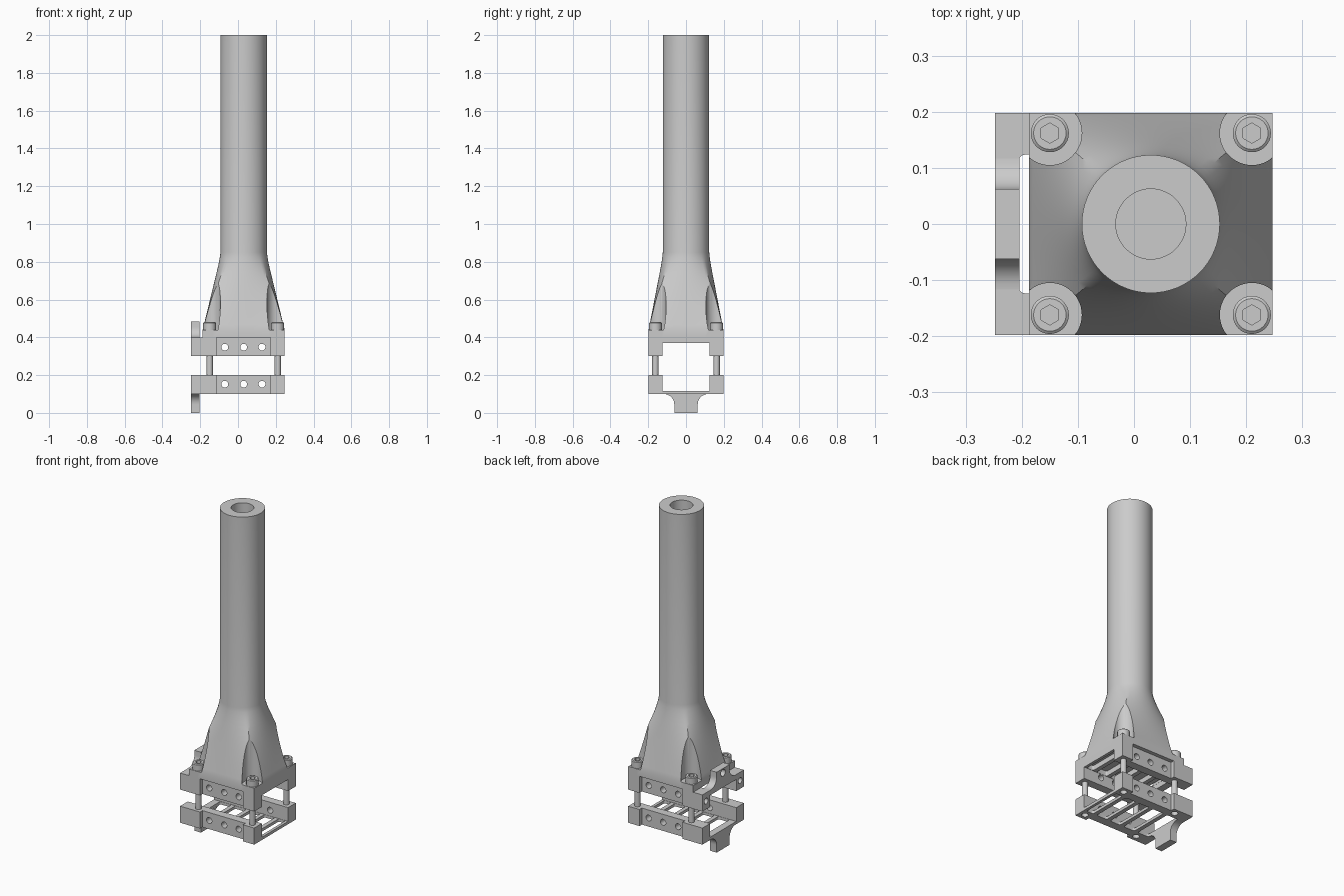
import bpy, bmesh
from math import sin, cos, pi, radians
from mathutils import Matrix, Vector

cube = bpy.data.objects.get("Cube")
if cube:
    bpy.data.objects.remove(cube)

grey = bpy.data.materials.new("plain_grey")
grey.use_nodes = True
colour = (0.6, 0.6, 0.6, 1)
grey.diffuse_color = colour
grey.node_tree.nodes["Principled BSDF"].inputs["Base Color"].default_value = colour

AXIS_X = 0.03          # handle axis
BOLTS = [(x, y) for x in (-0.15, 0.21) for y in (-0.162, 0.162)]
LEFT, RIGHT, HALF_Y = -0.248, 0.247, 0.198


def finish(name, bm):
    bmesh.ops.recalc_face_normals(bm, faces=bm.faces)
    mesh = bpy.data.meshes.new(name)
    bm.to_mesh(mesh)
    bm.free()
    mesh.materials.append(grey)
    obj = bpy.data.objects.new(name, mesh)
    bpy.context.collection.objects.link(obj)
    return obj


def box(name, lo, hi, round_z=0):
    bm = bmesh.new()
    bmesh.ops.create_cube(bm, size=1)
    for v in bm.verts:
        v.co = Vector([(a + b) / 2 + c * abs(b - a) for a, b, c in zip(lo, hi, v.co)])
    if round_z:
        edges = [e for e in bm.edges if abs(e.verts[0].co.z - e.verts[1].co.z) > 1e-4]
        bmesh.ops.bevel(bm, geom=edges, offset=round_z, segments=4, affect='EDGES', profile=0.5)
    return finish(name, bm)


def rod(name, centre, radius, length, axis='Z', sides=32, top_radius=None):
    bm = bmesh.new()
    bmesh.ops.create_cone(bm, cap_ends=True, segments=sides, radius1=radius,
                          radius2=radius if top_radius is None else top_radius, depth=length)
    turn = {'X': Matrix.Rotation(pi / 2, 4, 'Y'), 'Y': Matrix.Rotation(pi / 2, 4, 'X'),
            'Z': Matrix.Identity(4)}[axis]
    bm.transform(Matrix.Translation(centre) @ turn)
    return finish(name, bm)


def cut(obj, cutter):
    mod = obj.modifiers.new("cut", 'BOOLEAN')
    mod.operation, mod.solver, mod.object = 'DIFFERENCE', 'EXACT', cutter
    bpy.context.view_layer.update()
    result = obj.evaluated_get(bpy.context.evaluated_depsgraph_get())
    mesh = bpy.data.meshes.new_from_object(result)
    obj.modifiers.clear()
    obj.data = mesh
    bpy.data.objects.remove(cutter)


def smooth(obj, angle=30):
    bpy.ops.object.select_all(action='DESELECT')
    obj.select_set(True)
    bpy.context.view_layer.objects.active = obj
    bpy.ops.object.shade_smooth_by_angle(angle=radians(angle))


# Handle: rectangular foot lofted into a long round tube
def ring(bm, z, t, radius=0.123, per_side=16):
    half_x, half_y = 0.217, HALF_Y
    verts = []
    for side in range(4):
        for i in range(per_side):
            s = 2 * i / per_side - 1
            px, py = [(1, s), (-s, 1), (-1, -s), (s, -1)][side]
            a = side * pi / 2 + s * pi / 4
            square = Vector((px * half_x, py * half_y))
            p = square.lerp(Vector((cos(a), sin(a))) * radius, t)
            verts.append(bm.verts.new((AXIS_X + p.x, p.y, z)))
    return verts


bm = bmesh.new()
levels = [(0.40, 0), (0.44, 0)]
for i in range(1, 17):
    u = i / 16
    t = 1.06 * u if u < 0.75 else 1 - 0.205 * ((1 - u) / 0.25) ** 1.3
    levels.append((0.44 + 0.41 * u, t))
levels.append((2.0, 1))
rings = [ring(bm, z, t) for z, t in levels]
for a, b in zip(rings, rings[1:]):
    for i in range(len(a)):
        j = (i + 1) % len(a)
        bm.faces.new((a[i], a[j], b[j], b[i]))
bm.faces.new(rings[0])
bm.faces.new(rings[-1])
handle = finish("handle", bm)
for x, y in BOLTS:
    cut(handle, rod("bolt_pocket", (x, y, 0.69), 0.057, 0.5, sides=48))
cut(handle, rod("handle_bore", (AXIS_X, 0, 1.8), 0.0625, 0.6, sides=48))
smooth(handle)


# Clamp halves: d is the distance from the outer face towards the gap
def clamp(prefix, base, sign, floor, tab_length):
    def z(d):
        return base + sign * d

    body = box(prefix + "_clamp", (LEFT, -HALF_Y, z(0)), (RIGHT, HALF_Y, z(0.1)))
    cut(body, box("channel", (-0.4, -0.125, z(floor)), (0.4, 0.125, z(0.2))))
    # side recesses and cross holes
    for s in (-1, 1):
        cut(body, box("recess", (-0.115, s * 0.175, z(-0.1)), (0.172, s * 0.3, z(0.2))))
    for x in (-0.07, 0.03, 0.127):
        cut(body, rod("side_hole", (x, 0, z(0.052)), 0.018, 0.6, 'Y', 24))
    # floor slots leave narrow cross bars
    for lo, hi in ((-0.205, -0.13), (-0.105, -0.03), (-0.005, 0.065),
                   (0.09, 0.16), (0.185, 0.23)):
        cut(body, box("slot", (lo, -0.1235, z(-0.1)), (hi, 0.1235, z(0.06)), 0.01))
    # blind end holes
    for s in (-1, 1):
        cut(body, rod("end_hole", (LEFT, s * 0.162, z(0.05)), 0.018, 0.08, 'X', 24))
    for x, y in BOLTS:
        cut(body, rod("bolt_hole", (x, y, z(0)), 0.019, 0.06, sides=24))
    smooth(body)

    # flared end tab with a hole
    side = [(0.062, -tab_length)]
    for i in range(9):
        a = pi - i * pi / 16
        side.append((0.117 + 0.055 * cos(a), -0.055 + 0.055 * sin(a)))
    outline = side + [(-y, d) for y, d in reversed(side)]
    bm = bmesh.new()
    face = bm.faces.new([bm.verts.new((LEFT, y, z(d))) for y, d in outline])
    extruded = bmesh.ops.extrude_face_region(bm, geom=[face])["geom"]
    bmesh.ops.translate(bm, vec=(0.044, 0, 0),
                        verts=[g for g in extruded if isinstance(g, bmesh.types.BMVert)])
    tab = finish(prefix + "_tab", bm)
    cut(tab, rod("tab_hole", (LEFT, 0, z(-0.058)), 0.021, 0.2, 'X', 24))
    smooth(tab)


clamp("lower", 0.10, 1, 0.017, 0.10)
clamp("upper", 0.40, -1, 0.03, 0.085)

# Socket head bolts joining the two halves
for n, (x, y) in enumerate(BOLTS, 1):
    smooth(rod(f"bolt_shank_{n}", (x, y, 0.28), 0.017, 0.32, sides=24))
    head = rod(f"bolt_head_{n}", (x, y, 0.457), 0.034, 0.038)
    smooth(head)
    rim = rod(f"bolt_rim_{n}", (x, y, 0.478), 0.034, 0.004, top_radius=0.029)
    cut(rim, rod("socket", (x, y, 0.48), 0.018, 0.03, sides=6))
    cut(head, rod("socket", (x, y, 0.48), 0.018, 0.05, sides=6))
    smooth(rim)
